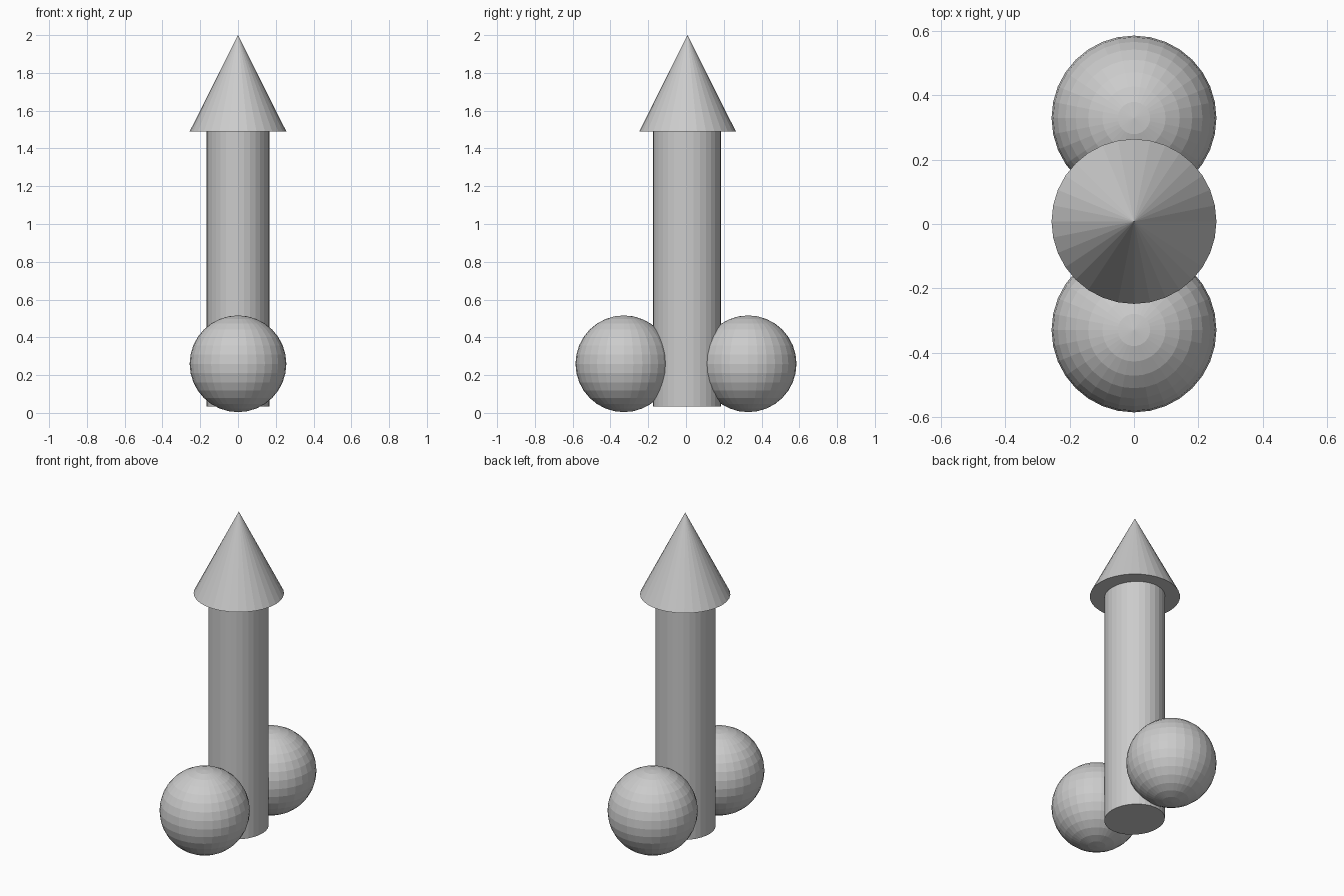
import bpy

if "Cube" in bpy.data.objects:
    bpy.data.objects.remove(bpy.data.objects["Cube"])

# Single flat grey
grey = bpy.data.materials.new("plain grey")
grey.diffuse_color = (0.6, 0.6, 0.6, 1)
grey.use_nodes = True
grey.node_tree.nodes["Principled BSDF"].inputs["Base Color"].default_value = grey.diffuse_color

R = 0.256        # shared radius of cone and spheres
OFF_Y = 0.008    # slight offset of the column and cap


def finish(name):
    ob = bpy.context.object
    ob.name = name
    ob.data.materials.append(grey)
    return ob


# Upright column, slightly oval, raised just above the ground
z0, z1 = 0.034, 1.50
bpy.ops.mesh.primitive_cylinder_add(vertices=32, radius=1, depth=z1 - z0,
                                    location=(0, OFF_Y - 0.003, (z0 + z1) / 2))
finish("column").scale = (0.166, 0.18, 1)

# Pointed cap
bpy.ops.mesh.primitive_cone_add(vertices=32, radius1=R, radius2=0, depth=0.51,
                                location=(0, OFF_Y, 1.745))
finish("cone_cap")

# Faceted spheres at the foot, front and back
for name, side in (("front_sphere", -1), ("back_sphere", 1)):
    bpy.ops.mesh.primitive_uv_sphere_add(segments=32, ring_count=16, radius=R,
                                         location=(0, side * 0.329, 0.26))
    finish(name)
